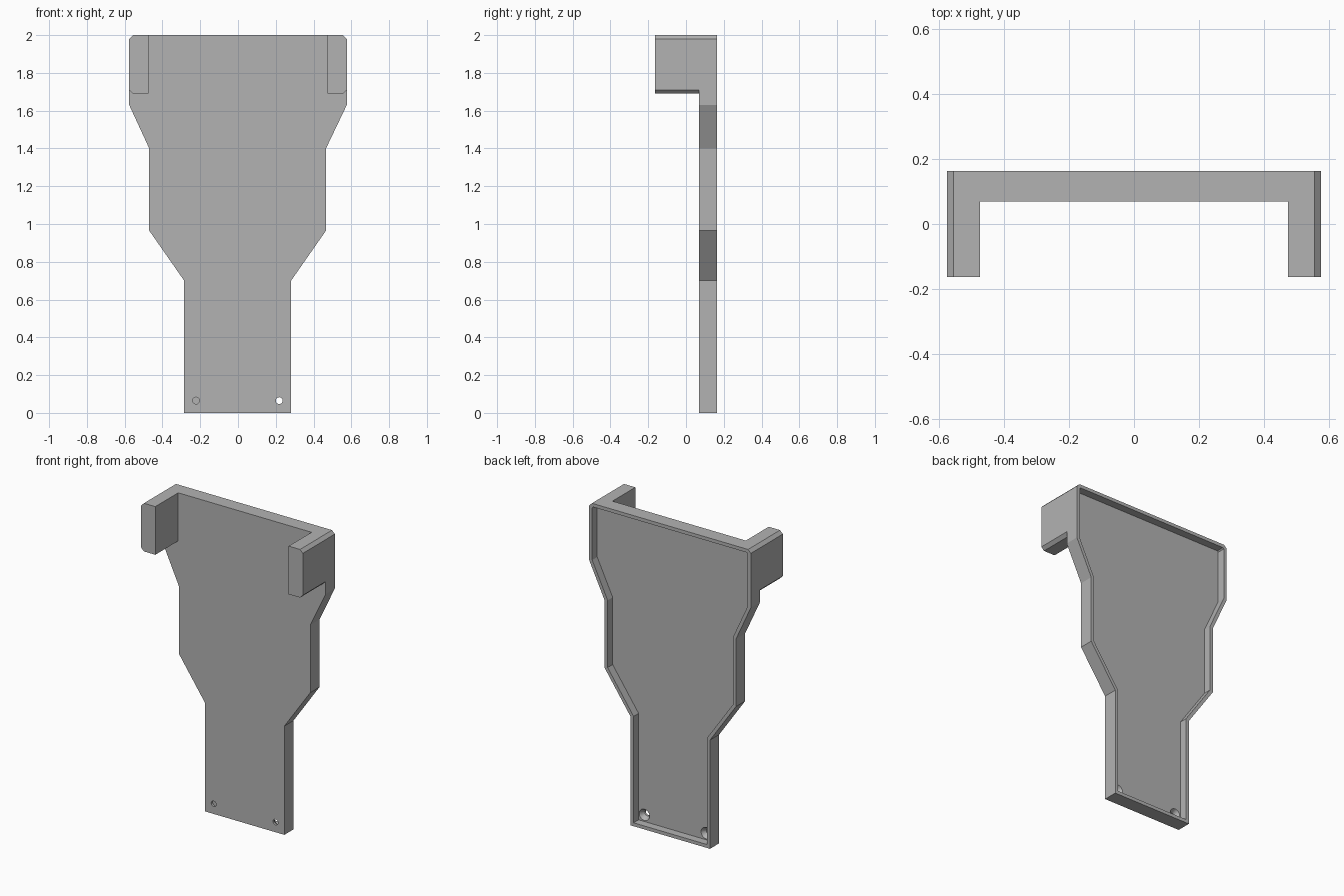
import bpy, bmesh, math
from mathutils import Matrix

cube = bpy.data.objects.get("Cube")
if cube:
    bpy.data.objects.remove(cube)

FRONT, BACK, FLOOR = 0.07, 0.163, 0.112
CX = -0.002          # slight sideways offset of the plate's lower sections

grey = bpy.data.materials.new("plain_grey")
grey.use_nodes = True
grey.diffuse_color = (0.45, 0.45, 0.45, 1)
grey.node_tree.nodes["Principled BSDF"].inputs["Base Color"].default_value = (0.45, 0.45, 0.45, 1)


def finish(name, bm):
    bmesh.ops.recalc_face_normals(bm, faces=bm.faces)
    mesh = bpy.data.meshes.new(name)
    bm.to_mesh(mesh)
    bm.free()
    mesh.materials.append(grey)
    obj = bpy.data.objects.new(name, mesh)
    bpy.context.collection.objects.link(obj)
    return obj


def extrude_profile(bm, points, y0, y1):
    """Extrude an x-z outline along y and return the face at y1."""
    face = bm.faces.new([bm.verts.new((x, y0, z)) for x, z in points])
    geom = bmesh.ops.extrude_face_region(bm, geom=[face])["geom"]
    bmesh.ops.translate(bm, vec=(0, y1 - y0, 0),
                        verts=[g for g in geom if isinstance(g, bmesh.types.BMVert)])
    return next(g for g in geom if isinstance(g, bmesh.types.BMFace))


def combine(target, tool, operation):
    mod = target.modifiers.new(tool.name, "BOOLEAN")
    mod.object, mod.operation, mod.solver = tool, operation, "EXACT"
    bpy.context.view_layer.objects.active = target
    bpy.ops.object.modifier_apply(modifier=mod.name)
    bpy.data.objects.remove(tool)


# Stepped plate with a shallow tray sunk into its back
half = [(0.283, 0), (0.283, 0.7), (0.468, 0.965), (0.468, 1.4),
        (0.576, 1.63), (0.576, 1.98), (0.556, 2.0)]
right = [(x + (CX if z < 1.5 else 0), z) for x, z in half]
left = [(-x + (CX if z < 1.5 else 0), z) for x, z in reversed(half)]
bm = bmesh.new()
back = extrude_profile(bm, right + left, FRONT, BACK)
bmesh.ops.recalc_face_normals(bm, faces=bm.faces)
bmesh.ops.inset_region(bm, faces=[back], thickness=0.022, use_even_offset=True)
tray = bmesh.ops.extrude_face_region(bm, geom=[back])["geom"]
bmesh.ops.delete(bm, geom=[back], context="FACES_ONLY")
bmesh.ops.translate(bm, vec=(0, FLOOR - BACK, 0),
                    verts=[g for g in tray if isinstance(g, bmesh.types.BMVert)])
plate = finish("back_plate", bm)

# Forward arms with chamfered outer corners
for side in (1, -1):
    arm = [(0.475, 1.69), (0.556, 1.69), (0.576, 1.71),
           (0.576, 1.98), (0.556, 2.0), (0.475, 2.0)]
    bm = bmesh.new()
    extrude_profile(bm, [(side * x, z) for x, z in arm], -0.163, 0.09)
    combine(plate, finish("arm", bm), "UNION")

# Countersunk screw holes near the bottom
for side in (1, -1):
    for name, r0, r1, y0, y1 in (("hole", 0.018, 0.018, 0.05, 0.13),
                                 ("countersink", 0.018, 0.037, 0.085, 0.113)):
        bm = bmesh.new()
        place = (Matrix.Translation((CX + side * 0.22, (y0 + y1) / 2, 0.065))
                 @ Matrix.Rotation(-math.pi / 2, 4, "X"))
        bmesh.ops.create_cone(bm, cap_ends=True, segments=32, radius1=r0,
                              radius2=r1, depth=y1 - y0, matrix=place)
        combine(plate, finish(name, bm), "DIFFERENCE")
plate.name = "bracket_plate"
